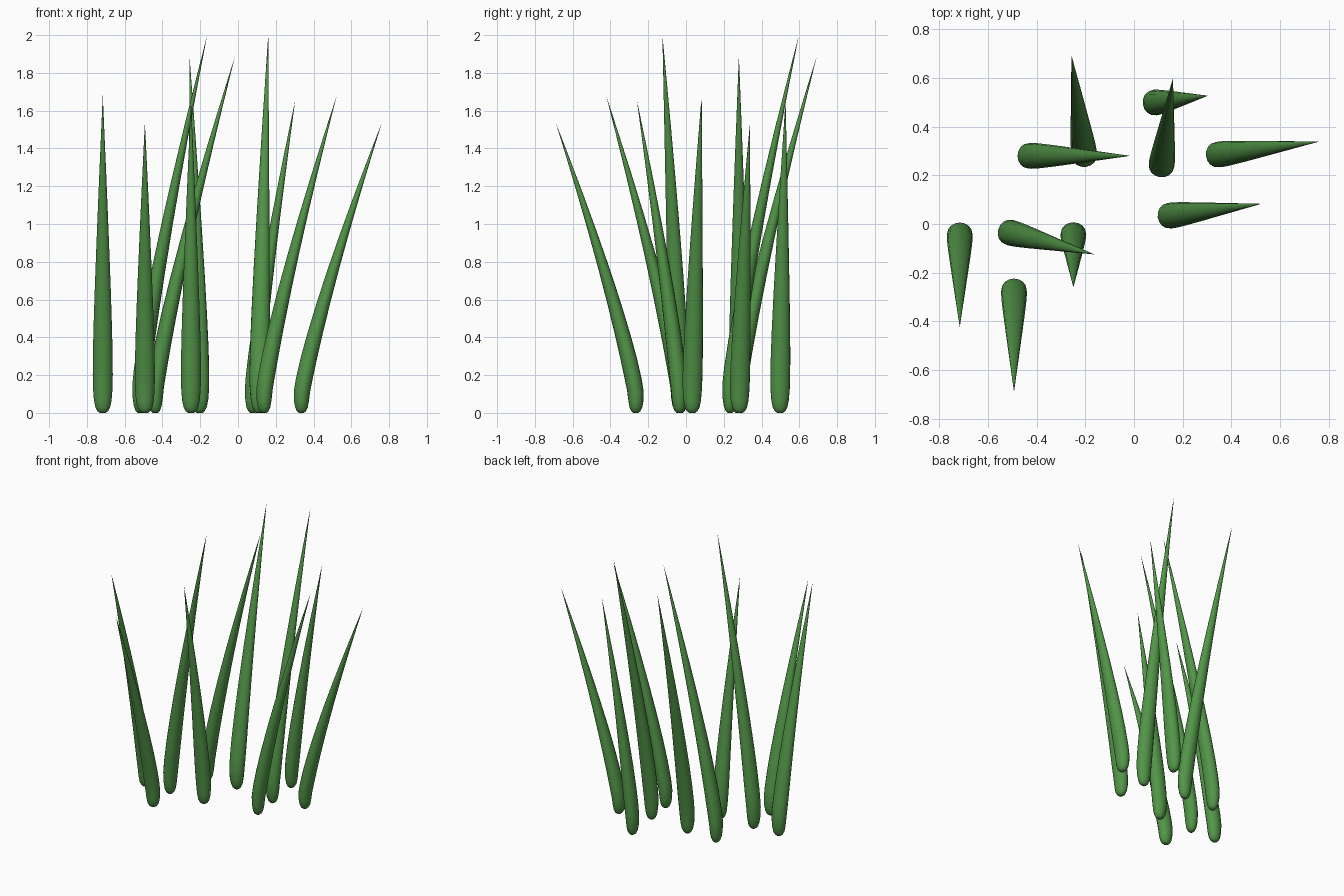
import bpy, bmesh
from math import cos, sin, pi
from mathutils import Vector

if "Cube" in bpy.data.objects:
    bpy.data.objects.remove(bpy.data.objects["Cube"])

SIDES = 16
# height fraction, width fraction: rounded foot, widest low down, long taper to a point
PROFILE = [(0.0, 0.3), (0.006, 0.54), (0.018, 0.74), (0.04, 0.88), (0.075, 0.97),
           (0.12, 1.0), (0.19, 0.98), (0.27, 0.92), (0.38, 0.81), (0.5, 0.67),
           (0.62, 0.52), (0.75, 0.35), (0.88, 0.17), (0.96, 0.06)]
HALF_WIDTH, HALF_DEPTH = 0.053, 0.045

green = bpy.data.materials.new("grass_green")
green.diffuse_color = (0.085, 0.30, 0.065, 1)
green.use_nodes = True
green.node_tree.nodes["Principled BSDF"].inputs["Base Color"].default_value = green.diffuse_color


def blade(name, base, tip, height):
    """Tapered blade that stands upright at its foot and leans toward the tip."""
    base, tip = Vector((*base, 0)), Vector((*tip, 0))
    lean = tip - base
    forward = lean.normalized()
    side = Vector((-forward.y, forward.x, 0))

    def centre(t):
        bend = max(0, (t - 0.06) / 0.94) ** 1.2
        return base + lean * bend + Vector((0, 0, height * t))

    bm = bmesh.new()
    rings = []
    for t, w in PROFILE:
        c = centre(t)
        rings.append([bm.verts.new(c + side * (cos(a) * HALF_WIDTH * w)
                                   + forward * (sin(a) * HALF_DEPTH * w))
                      for a in (2 * pi * i / SIDES for i in range(SIDES))])
    for lo, hi in zip(rings, rings[1:]):
        for i in range(SIDES):
            j = (i + 1) % SIDES
            bm.faces.new((lo[i], lo[j], hi[j], hi[i]))
    # foot cap and pointed tip
    bm.faces.new(rings[0])
    point = bm.verts.new(centre(1))
    for i in range(SIDES):
        bm.faces.new((rings[-1][i], rings[-1][(i + 1) % SIDES], point))
    bmesh.ops.recalc_face_normals(bm, faces=bm.faces)
    for f in bm.faces:
        f.smooth = True
    mesh = bpy.data.meshes.new(name)
    bm.to_mesh(mesh)
    bm.free()
    mesh.materials.append(green)
    bpy.context.collection.objects.link(bpy.data.objects.new(name, mesh))


# Two clumps of five blades: foot, tip, height
BLADES = [
    ((-0.716, -0.035), (-0.716, -0.423), 1.68),
    ((-0.493, -0.265), (-0.493, -0.69), 1.537),
    ((-0.249, -0.035), (-0.249, -0.26), 1.655),
    ((-0.518, -0.033), (-0.163, -0.125), 2.0),
    ((-0.438, 0.28), (-0.015, 0.28), 1.89),
    ((-0.203, 0.275), (-0.257, 0.693), 1.89),
    ((0.112, 0.233), (0.16, 0.598), 2.0),
    ((0.078, 0.498), (0.303, 0.527), 1.655),
    ((0.138, 0.033), (0.523, 0.083), 1.68),
    ((0.336, 0.284), (0.762, 0.339), 1.537),
]
for n, (foot, tip, h) in enumerate(BLADES, 1):
    blade(f"grass_blade_{n}", foot, tip, h)
